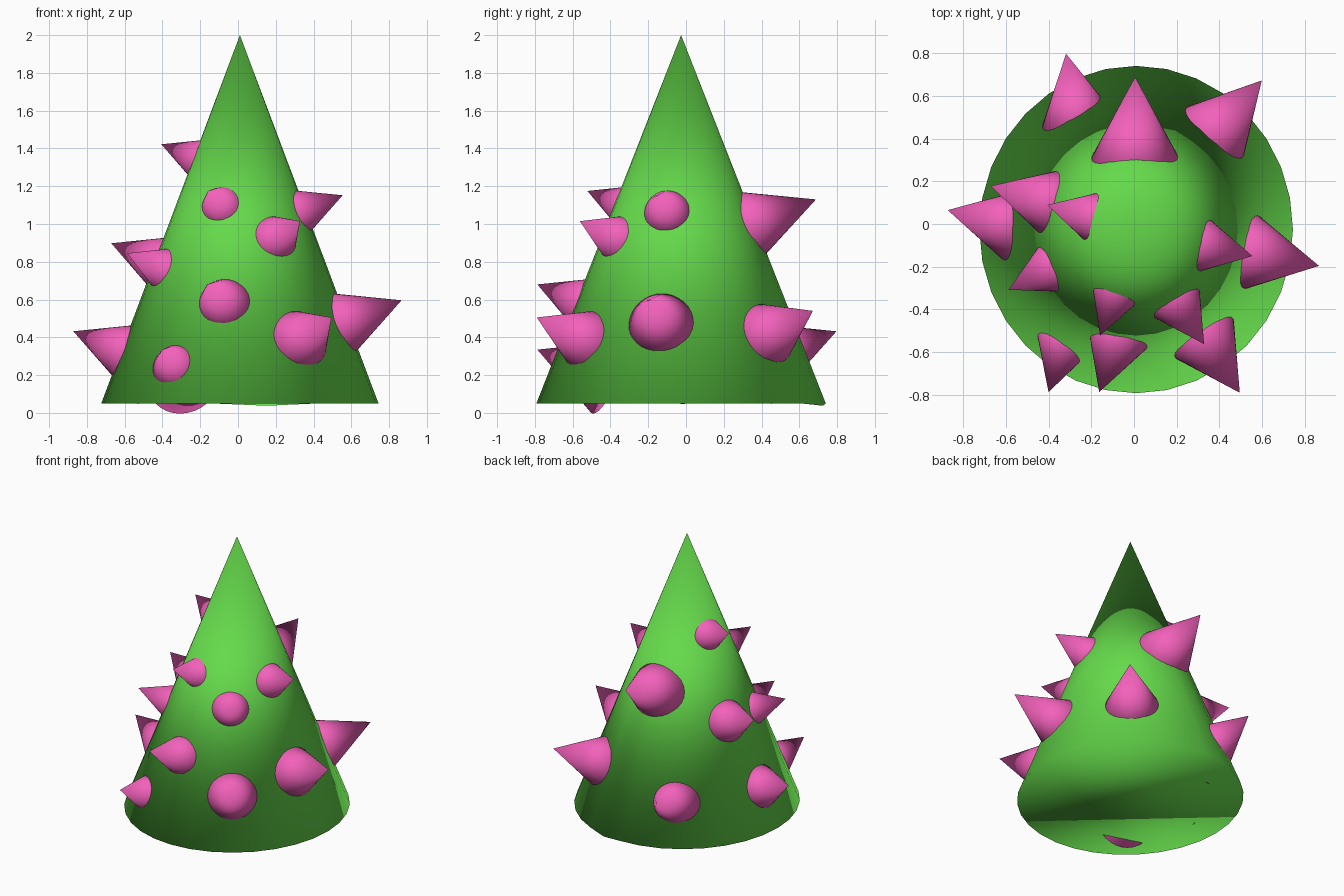
import bpy, math
from mathutils import Vector

if "Cube" in bpy.data.objects:
    bpy.data.objects.remove(bpy.data.objects["Cube"])

def material(name, rgb):
    m = bpy.data.materials.new(name)
    m.diffuse_color = (*rgb, 1)
    m.use_nodes = True
    m.node_tree.nodes["Principled BSDF"].inputs["Base Color"].default_value = m.diffuse_color
    return m

green = material("green", (0.13, 0.70, 0.07))
pink = material("pink", (0.90, 0.12, 0.50))

APEX = Vector((0.01, -0.026, 2.0))
BASE_Z, BASE_R = 0.05, 0.748
SLOPE = BASE_R / (APEX.z - BASE_Z)
TILT = math.atan(SLOPE)          # upward lean of the surface normal

def cone(name, radius, depth, centre, mat):
    bpy.ops.mesh.primitive_cone_add(vertices=32, radius1=radius, radius2=0,
                                    depth=depth, location=centre)
    ob = bpy.context.object
    ob.name = name
    ob.data.materials.append(mat)
    bpy.ops.object.shade_smooth()
    return ob

# Large body cone, slightly oval, with one rim corner dipping a little
body = cone("body", BASE_R, APEX.z - BASE_Z,
            (APEX.x, APEX.y, (APEX.z + BASE_Z) / 2), green)
body.scale = (0.734 / BASE_R, 0.766 / BASE_R, 1)
dip = Vector((0.146, 0.734, -0.975))
min(body.data.vertices, key=lambda v: (v.co - dip).length).co.z -= 0.012

# Spikes: tip x, y, z and the compass angle each one points to
SPIKES = [
    (-0.40, -0.787, 0.335, -107.5), (-0.163, -0.787, 0.68, -109),
    (0.495, -0.79, 0.505, -56.7), (-0.318, 0.797, 0.432, 100.3),
    (0.005, 0.688, 1.13, 90), (0.598, 0.672, 0.54, 48),
    (0.866, -0.196, 0.596, -11.2), (0.554, -0.15, 1.152, -12.3),
    (0.328, -0.562, 1.015, -56.6), (-0.159, -0.522, 1.175, -110),
    (-0.587, -0.308, 0.845, -153.4), (-0.872, 0.065, 0.432, 166.5),
    (-0.671, 0.178, 0.898, 164.3), (-0.406, 0.089, 1.422, 165),
]
for i, (x, y, z, angle) in enumerate(SPIKES):
    a = math.radians(angle)
    tip = Vector((x, y, z))
    axis = Vector((math.cos(a) * math.cos(TILT),
                   math.sin(a) * math.cos(TILT), math.sin(TILT)))
    out = math.hypot(x - APEX.x, y - APEX.y) - (APEX.z - z) * SLOPE
    depth = out * math.cos(TILT) + 0.2      # base sunk below the surface
    spike = cone(f"spike_{i + 1}", depth / 2, depth, tip - axis * depth / 2, pink)
    spike.rotation_euler = axis.to_track_quat('Z', 'Y').to_euler()
